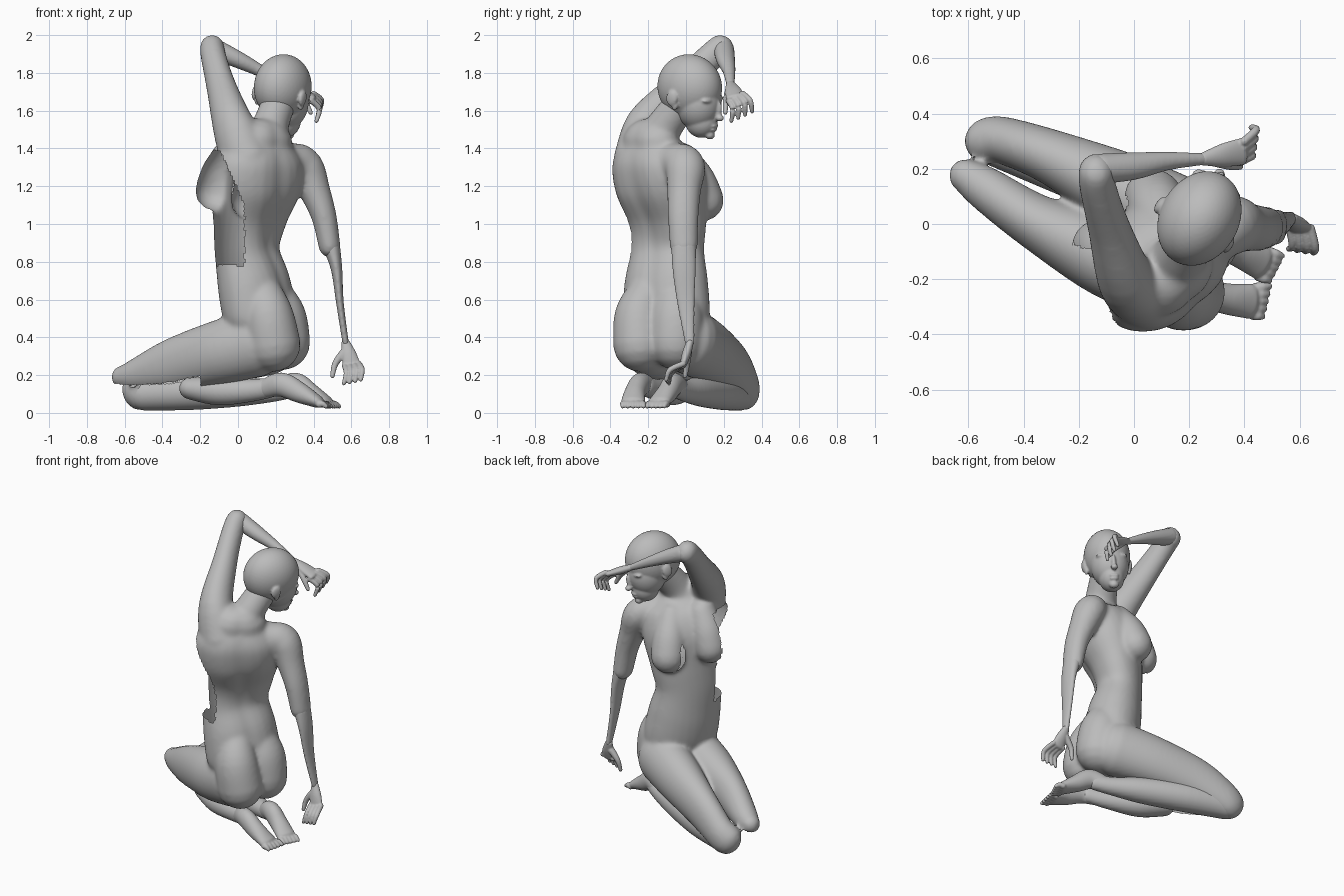
import bpy, bmesh
from math import sin, cos, pi, radians, atan2, degrees, exp
from mathutils import Vector, Matrix

cube = bpy.data.objects.get("Cube")
if cube:
    bpy.data.objects.remove(cube, do_unlink=True)

clay = bpy.data.materials.new("grey clay")
clay.use_nodes = True
COLOUR = (0.5, 0.5, 0.5, 1)
clay.diffuse_color = COLOUR
for node in clay.node_tree.nodes:
    if node.type == 'BSDF_PRINCIPLED':
        node.inputs["Base Color"].default_value = COLOUR
        node.inputs["Roughness"].default_value = 0.7

SIDES = 28


def spline(pts, steps=5):
    """Smooth curve through rows of (x, y, z, radii, ...)."""
    out = []
    for i in range(len(pts) - 1):
        a, b, c, d = pts[max(i - 1, 0)], pts[i], pts[i + 1], pts[min(i + 2, len(pts) - 1)]
        for k in range(steps):
            t = k / steps
            out.append([q + 0.5 * t * (r - p + t * (2 * p - 5 * q + 4 * r - s + t * (3 * (q - r) + s - p)))
                        for p, q, r, s in zip(a, b, c, d)])
    return out + [list(pts[-1])]


def limb(bm, pts, angle=None, groove=0):
    """Round-ended loft; rows are x, y, z, side radius, other radius, optional side angle."""
    rows = spline(pts)
    pos = [Vector(r[:3]) for r in rows]
    rings = []
    for i, row in enumerate(rows):
        t = (pos[min(i + 1, len(pos) - 1)] - pos[max(i - 1, 0)]).normalized()
        ang = row[5] if len(row) > 5 else angle
        a = atan2(t.y, t.x) + pi / 2 if ang is None else radians(ang)
        u = Vector((cos(a), sin(a), 0))
        u = (u - t * u.dot(t)).normalized()
        rings.append((pos[i], u, t.cross(u), row[3], row[4], t))

    def cap(ring, sign):
        p, u, v, ra, rb, t = ring
        r = min(ra, rb)
        return [(p + t * sign * r * sin(k), u, v, ra * cos(k), rb * cos(k), t)
                for k in (0.4, 0.8, 1.15, 1.45)]

    rings = cap(rings[0], -1)[::-1] + rings + cap(rings[-1], 1)
    loops = []
    for p, u, v, ra, rb, t in rings:
        loop = []
        for j in range(SIDES):
            th = 2 * pi * j / SIDES
            dip = 1 - groove * exp(-((th - 1.5 * pi) / 0.25) ** 2)
            loop.append(bm.verts.new(p + u * ra * cos(th) + v * rb * sin(th) * dip))
        loops.append(loop)
    for a, b in zip(loops, loops[1:]):
        for j in range(SIDES):
            k = (j + 1) % SIDES
            bm.faces.new((a[j], a[k], b[k], b[j]))
    bm.faces.new(loops[0][::-1])
    bm.faces.new(loops[-1])


def finish(name, bm, voxel, smooth):
    """Fuse the overlapping forms into one smooth skin."""
    bmesh.ops.recalc_face_normals(bm, faces=bm.faces)
    mesh = bpy.data.meshes.new(name)
    bm.to_mesh(mesh)
    bm.free()
    mesh.materials.append(clay)
    mesh.shade_smooth()
    ob = bpy.data.objects.new(name, mesh)
    bpy.context.collection.objects.link(ob)
    fuse = ob.modifiers.new("fuse", 'REMESH')
    fuse.mode = 'VOXEL'
    fuse.voxel_size = voxel
    fuse.use_smooth_shade = True
    soften = ob.modifiers.new("soften", 'SMOOTH')
    soften.factor = 0.5
    soften.iterations = smooth
    return ob


# Torso with spine groove, bust, hips and neck
bm = bmesh.new()
limb(bm, [(.12, -.11, .38, .19, .12, 64), (.115, -.105, .5, .24, .175, 63),
          (.085, -.105, .68, .235, .178, 60), (.047, -.1, .86, .214, .15, 56),
          (.06, -.1, 1.02, .235, .165, 50), (.09, -.13, 1.2, .275, .21, 45),
          (.115, -.17, 1.34, .265, .19, 42), (.13, -.185, 1.43, .18, .13, 40)], groove=.1)
limb(bm, [(-.04, -.12, 1.37, .09, .09), (-.09, -.1, 1.27, .105, .105), (-.124, -.085, 1.175, .104, .104)], angle=45)
limb(bm, [(.12, -.02, 1.34, .09, .09), (.09, .05, 1.23, .105, .105), (.07, .093, 1.125, .108, .108)], angle=45)
limb(bm, [(.12, -.19, .66, .1, .1), (.16, -.245, .52, .132, .132), (.185, -.242, .36, .143, .148)], angle=64)
limb(bm, [(.165, -.06, .66, .1, .1), (.215, -.05, .52, .142, .142), (.236, -.053, .37, .143, .148)], angle=64)
limb(bm, [(.125, -.18, 1.36, .14, .13), (.165, -.125, 1.5, .1, .1), (.215, -.02, 1.64, .09, .09)])

# Upper arms with shoulders
limb(bm, [(.05, -.25, 1.34, .135, .135), (-.025, -.205, 1.52, .107, .12), (-.09, -.015, 1.73, .077, .09),
          (-.13, .13, 1.885, .067, .074), (-.137, .187, 1.932, .066, .074)])
limb(bm, [(.2, -.1, 1.35, .09, .09), (.28, -.05, 1.33, .1, .1), (.355, -.005, 1.3, .098, .108),
          (.405, -.01, 1.18, .083, .09), (.455, -.015, 1.04, .067, .082), (.485, -.012, .88, .058, .074)], angle=0)

# Thighs
limb(bm, [(.1, -.19, .37, .155, .18), (-.1, -.115, .32, .148, .17), (-.35, .005, .255, .102, .138),
          (-.54, .13, .2, .08, .088), (-.61, .175, .19, .062, .062)])
limb(bm, [(.16, .02, .38, .155, .18), (-.05, .125, .32, .138, .165), (-.3, .243, .235, .1, .138),
          (-.47, .302, .14, .086, .11), (-.525, .302, .11, .086, .102)])
body = finish("body", bm, .012, 13)

# The flank below the raised arm and the underside of the left thigh are left open
baked = bpy.data.meshes.new_from_object(body.evaluated_get(bpy.context.evaluated_depsgraph_get()))
body.modifiers.clear()
body.data = baked
bm = bmesh.new()
bm.from_mesh(baked)
gaps = []
for face in bm.faces:
    c, n = face.calc_center_median(), face.normal
    edge = .035 - max(0, c.z - 1.1) * .45
    flank = .78 < c.z < 1.39 and c.x < edge and n.y < max(n.x, .12)
    underside = c.x < -.2 and n.z < -.6 and c.y < .005 - .39 * c.x
    if flank or underside:
        gaps.append(face)
bmesh.ops.delete(bm, geom=gaps, context='FACES')
bm.to_mesh(baked)
bm.free()

# Forearms
bm = bmesh.new()
limb(bm, [(-.12, .2, 1.925, .055, .055), (0, .21, 1.87, .05, .045),
          (.12, .228, 1.81, .034, .032), (.25, .235, 1.74, .022, .02)])
finish("raised_forearm", bm, .008, 4)
bm = bmesh.new()
limb(bm, [(.495, -.012, .88, .046, .066), (.522, -.01, .76, .03, .062),
          (.54, 0, .58, .02, .047), (.57, .02, .37, .017, .026)], angle=0)
finish("lowered_forearm", bm, .008, 4)

# Shins
bm = bmesh.new()
limb(bm, [(-.25, .0, .13, .07, .06), (-.1, -.07, .115, .078, .075), (.08, -.15, .12, .055, .06),
          (.2, -.21, .14, .044, .052)])
finish("left_shin", bm, .01, 5)
bm = bmesh.new()
limb(bm, [(-.5, .29, .1, .082, .088), (-.25, .195, .11, .092, .095), (0, .08, .115, .082, .082),
          (.18, 0, .115, .055, .058), (.28, -.05, .13, .044, .052)])
finish("right_shin", bm, .01, 5)


def digits(bm, base0, base1, tip0, tip1, count, radius, bend):
    """Row of tapering fingers or toes."""
    for i in range(count):
        f = i / (count - 1)
        base = Vector(base0).lerp(Vector(base1), f)
        tip = Vector(tip0).lerp(Vector(tip1), f)
        mid = (base + tip) / 2 + Vector(bend)
        limb(bm, [(*base, radius * 1.15, radius * 1.15), (*mid, radius * 1.1, radius * 1.1),
                  (*tip, radius * .8, radius * .8)])


def hand(name, wrist, knuckle0, knuckle1, tip0, tip1, bend, thumb):
    bm = bmesh.new()
    k0, k1, w = Vector(knuckle0), Vector(knuckle1), Vector(wrist)
    spread = k1 - k0
    half = spread.length / 2 + .008
    end = (k0 + k1) / 2
    limb(bm, [(*w, .024, .02), (*w.lerp(end, .5), half * .85, .024), (*end, half, .018)],
         angle=degrees(atan2(spread.y, spread.x)))
    digits(bm, k0, k1, tip0, tip1, 4, .0135, bend)
    limb(bm, [(*p, r, r) for p, r in zip(thumb, (.022, .017, .012))])
    finish(name, bm, .005, 3)


hand("raised_hand", (.25, .235, 1.74), (.385, .225, 1.655), (.4, .3, 1.69), (.415, .24, 1.545),
     (.425, .35, 1.595), (.03, .015, .01), [(.29, .23, 1.715), (.35, .212, 1.65), (.385, .208, 1.59)])
hand("lowered_hand", (.57, .02, .37), (.565, -.015, .25), (.64, -.015, .26), (.56, -.09, .155),
     (.65, -.105, .175), (.012, -.025, .01), [(.56, .01, .32), (.515, .005, .26), (.5, -.005, .195)])


# Feet, soles up and toes trailing
def foot(name, path, toe0, toe1, tip0, tip1):
    bm = bmesh.new()
    limb(bm, path)
    digits(bm, toe0, toe1, tip0, tip1, 5, .0155, (0, 0, .008))
    finish(name, bm, .006, 4)


foot("left_foot", [(.15, -.19, .13, .044, .052), (.23, -.24, .15, .052, .064),
                   (.33, -.27, .105, .056, .054), (.42, -.28, .06, .064, .034)],
     (.43, -.33, .045), (.44, -.23, .045), (.465, -.335, .035), (.49, -.225, .035))
foot("right_foot", [(.22, -.02, .12, .044, .05), (.3, -.065, .15, .052, .064),
                    (.38, -.1, .105, .056, .054), (.46, -.14, .06, .062, .034)],
     (.45, -.19, .045), (.49, -.1, .045), (.49, -.205, .035), (.535, -.115, .035))

# Head, turned over the shoulder: local x is sideways, y is forward
bm = bmesh.new()
turn = Matrix.Rotation(radians(-30), 4, 'Z') @ Matrix.Rotation(radians(6), 4, 'Y')
frame = Matrix.Translation((.237, .02, 1.725)) @ turn
tilt = turn @ Matrix.Rotation(radians(-12), 4, 'X')


def feature(pos, radii):
    m = Matrix.Translation(frame @ Vector(pos)) @ tilt @ Matrix.Diagonal((*radii, 1))
    bmesh.ops.create_icosphere(bm, subdivisions=4, radius=1, matrix=m)


feature((0, 0, 0), (.143, .18, .174))             # skull
feature((0, .05, -.09), (.118, .122, .14))        # face
feature((0, .06, -.18), (.08, .088, .09))         # jaw
feature((0, .166, -.13), (.015, .02, .055))       # nose bridge
feature((0, .174, -.165), (.022, .022, .018))     # nose tip
feature((0, .142, -.207), (.03, .012, .01))       # upper lip
feature((0, .136, -.226), (.027, .012, .01))      # lower lip
feature((0, .108, -.255), (.03, .026, .024))      # chin
for side in (-1, 1):
    feature((side * .05, .134, -.065), (.05, .028, .016))    # brow
    feature((side * .05, .135, -.1), (.026, .02, .013))      # eyelid
    feature((side * .145, -.03, -.045), (.014, .033, .042))  # ear
    feature((side * .135, -.02, -.085), (.012, .018, .026))  # ear lobe
finish("head", bm, .006, 8)
